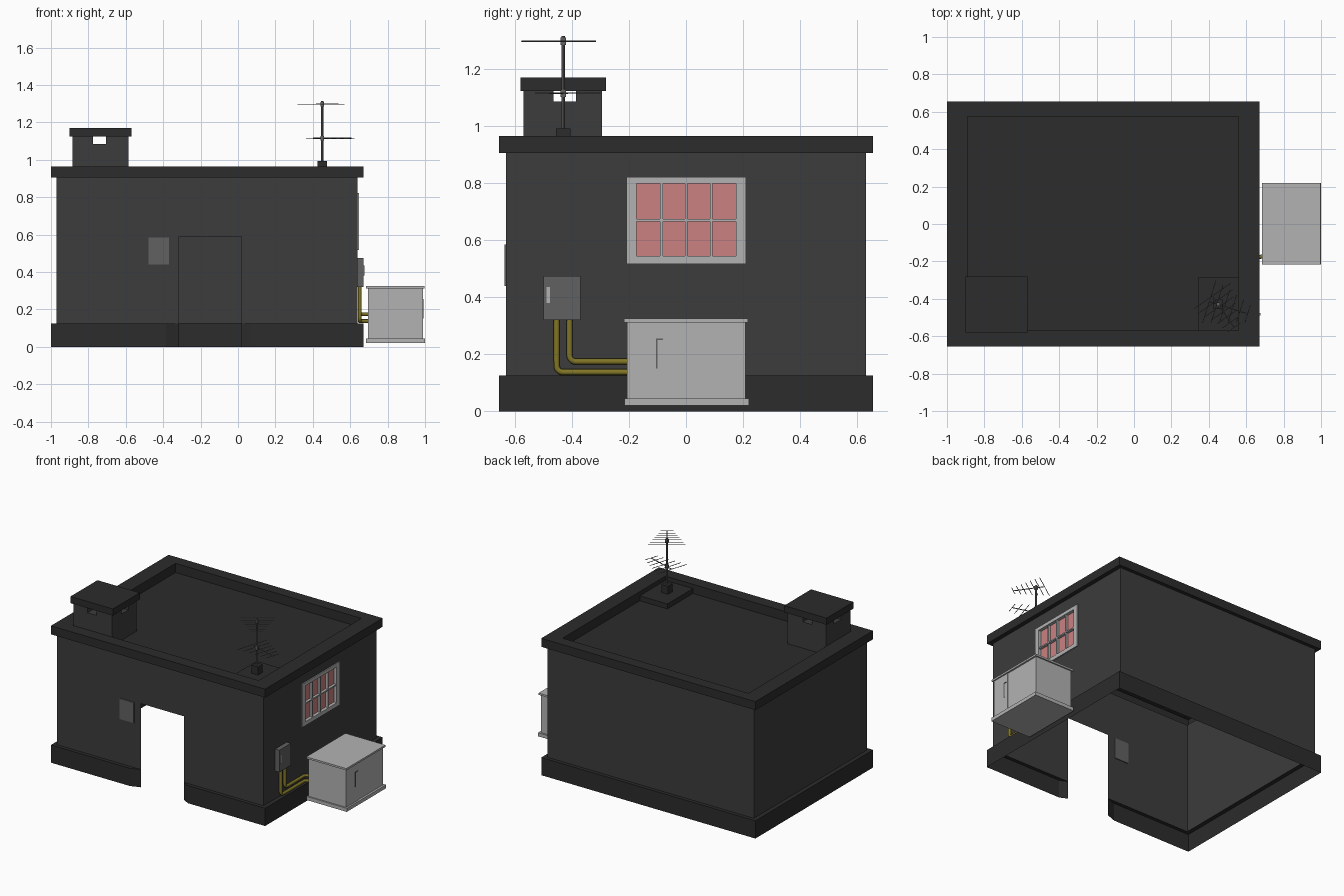
import bpy, bmesh
from math import pi
from mathutils import Vector

if "Cube" in bpy.data.objects:
    bpy.data.objects.remove(bpy.data.objects["Cube"])


def material(name, rgb):
    m = bpy.data.materials.new(name)
    m.diffuse_color = (*rgb, 1)
    m.use_nodes = True
    m.node_tree.nodes["Principled BSDF"].inputs["Base Color"].default_value = m.diffuse_color
    return m


WALL = material("wall_dark", (0.045, 0.045, 0.045))
TRIM = material("trim_dark", (0.025, 0.025, 0.025))
STEEL = material("steel_grey", (0.12, 0.12, 0.12))
LIGHT = material("light_grey", (0.45, 0.45, 0.45))
GLASS = material("red_glass", (0.6, 0.22, 0.22))
YELLOW = material("yellow_pipe", (0.22, 0.18, 0.02))


def finish(name, bm, mat):
    me = bpy.data.meshes.new(name)
    bm.to_mesh(me)
    bm.free()
    ob = bpy.data.objects.new(name, me)
    bpy.context.collection.objects.link(ob)
    me.materials.append(mat)
    return ob


def add_box(bm, x0, x1, y0, y1, z0, z1):
    for v in bmesh.ops.create_cube(bm, size=1)["verts"]:
        v.co = Vector(((x0 + x1) / 2 + v.co.x * (x1 - x0),
                       (y0 + y1) / 2 + v.co.y * (y1 - y0),
                       (z0 + z1) / 2 + v.co.z * (z1 - z0)))


def boxes(name, mat, *ranges):
    bm = bmesh.new()
    for r in ranges:
        add_box(bm, *r)
    return finish(name, bm, mat)


def add_rod(bm, a, b, r, sides=6):
    a, b = Vector(a), Vector(b)
    rot = Vector((0, 0, 1)).rotation_difference(b - a).to_matrix()
    res = bmesh.ops.create_cone(bm, cap_ends=True, segments=sides, radius1=r,
                                radius2=r, depth=(b - a).length)
    for v in res["verts"]:
        v.co = rot @ v.co + (a + b) / 2


def strip(bm, a, b, closed=False):
    """Faces joining two matching point rows."""
    n = len(a)
    for i in range(n if closed else n - 1):
        j = (i + 1) % n
        pts = []
        for p in (a[i], a[j], b[j], b[i]):
            if p not in pts:
                pts.append(p)
        if len(pts) > 2:
            bm.faces.new([bm.verts.new(p) for p in pts])


def rect(x0, x1, y0, y1, z):
    return [(x0, y0, z), (x1, y0, z), (x1, y1, z), (x0, y1, z)]


def panel(bm, us, zs, place, hole=None):
    """Wall sheet on a grid of cuts, with one cell left open."""
    for i in range(len(us) - 1):
        for j in range(len(zs) - 1):
            if (i, j) != hole:
                strip(bm, [place(us[i], zs[j]), place(us[i + 1], zs[j])],
                      [place(us[i], zs[j + 1]), place(us[i + 1], zs[j + 1])])


def weld(bm):
    bmesh.ops.remove_doubles(bm, verts=bm.verts, dist=1e-4)
    bmesh.ops.recalc_face_normals(bm, faces=bm.faces)


# Walls: thin shell with doorway and window opening
bm = bmesh.new()
panel(bm, [-0.97, -0.315, 0.02, 0.64], [0.125, 0.59, 0.905], lambda u, z: (u, -0.63, z), (1, 0))
panel(bm, [-0.63, -0.195, 0.195, 0.63], [0.125, 0.53, 0.81, 0.905], lambda u, z: (0.64, u, z), (1, 1))
panel(bm, [0.64, -0.97], [0.125, 0.905], lambda u, z: (u, 0.63, z))
panel(bm, [0.63, -0.63], [0.125, 0.905], lambda u, z: (-0.97, u, z))
finish("walls", bm, WALL)

# Plinth: open at the door, its ends splayed back to the wall
outer = [(0.02, -0.63), (0.07, -0.655), (0.67, -0.655), (0.67, 0.655),
         (-1, 0.655), (-1, -0.655), (-0.385, -0.655), (-0.315, -0.63)]
inner = [(0.02, -0.63), (0.07, -0.63), (0.64, -0.63), (0.64, 0.63),
         (-0.97, 0.63), (-0.97, -0.63), (-0.385, -0.63), (-0.315, -0.63)]
bm = bmesh.new()
top = [(*p, 0.125) for p in outer]
strip(bm, [(*p, 0) for p in outer], top)
strip(bm, top, [(*p, 0.125) for p in inner])
weld(bm)
finish("plinth", bm, TRIM)

# Parapet and sunken flat roof
bm = bmesh.new()
rings = [rect(-0.97, 0.64, -0.63, 0.63, 0.905), rect(-1, 0.67, -0.655, 0.655, 0.905),
         rect(-1, 0.67, -0.655, 0.655, 0.965), rect(-0.89, 0.56, -0.57, 0.575, 0.965),
         rect(-0.89, 0.56, -0.57, 0.575, 0.90)]
for a, b in zip(rings, rings[1:]):
    strip(bm, a, b, True)
bm.faces.new([bm.verts.new(p) for p in rings[-1]])
weld(bm)
finish("parapet_roof", bm, TRIM)

# Chimney: base, four corner posts leaving vents, and cap
CX, CY = (-0.885, -0.585), (-0.57, -0.295)
VX, VY = (-0.775, -0.705), (-0.465, -0.385)
boxes("chimney_base", WALL, (*CX, *CY, 0.90, 1.085))
boxes("chimney_posts", WALL, *[(x0, x1, y0, y1, 1.085, 1.123)
                               for x0, x1 in ((CX[0], VX[0]), (VX[1], CX[1]))
                               for y0, y1 in ((CY[0], VY[0]), (VY[1], CY[1]))])
boxes("chimney_cap", TRIM, (-0.90, -0.57, -0.58, -0.28, 1.123, 1.17))

# Antenna platform, foot and mast
boxes("antenna_platform", TRIM, (0.345, 0.56, -0.57, -0.285, 0.90, 0.935))
boxes("antenna_foot", TRIM, (0.425, 0.475, -0.455, -0.405, 0.935, 0.992))
MAST = Vector((0.45, -0.43, 0))
bm = bmesh.new()
add_rod(bm, MAST + Vector((0, 0, 0.99)), MAST + Vector((0, 0, 1.315)), 0.006, 8)
finish("antenna_mast", bm, STEEL)


def aerial(name, z, d, count, s0, s1, wide, narrow):
    """Boom with tapering cross rods and a clamp on the mast."""
    d = Vector((*d, 0)).normalized()
    side = Vector((-d.y, d.x, 0))
    c = MAST + Vector((0, 0, z))
    bm = bmesh.new()
    add_rod(bm, c + d * s0, c + d * s1, 0.003)
    for i in range(count):
        t = i / (count - 1)
        p = c + d * (s0 + (s1 - s0) * t)
        h = side * (wide + (narrow - wide) * t)
        add_rod(bm, p - h, p + h, 0.002)
    add_box(bm, c.x - 0.009, c.x + 0.009, c.y - 0.009, c.y + 0.009, z - 0.013, z + 0.013)
    finish(name, bm, STEEL)


aerial("upper_aerial", 1.297, (0.57, -0.82), 7, -0.055, 0.15, 0.12, 0.04)
aerial("lower_aerial", 1.115, (0.95, -0.3), 6, -0.05, 0.165, 0.12, 0.05)

# Window: outer frame, glazing bars and recessed panes
WY, WZ = (-0.208, 0.21), (0.517, 0.822)
GY, GZ = (-0.173, 0.176), (0.545, 0.798)
boxes("window_frame", LIGHT,
      (0.615, 0.647, *WY, WZ[0], GZ[0]), (0.615, 0.647, *WY, GZ[1], WZ[1]),
      (0.615, 0.647, WY[0], GY[0], *GZ), (0.615, 0.647, GY[1], WY[1], *GZ))
step = (GY[1] - GY[0]) / 4
boxes("window_bars", LIGHT, (0.618, 0.643, *GY, 0.665, 0.674),
      *[(0.618, 0.642, GY[0] + i * step - 0.0045, GY[0] + i * step + 0.0045, *GZ) for i in (1, 2, 3)])
boxes("window_glass", GLASS, (0.62, 0.625, *GY, *GZ))

# Panel beside the door
boxes("door_panel", STEEL, (-0.478, -0.368, -0.636, -0.624, 0.44, 0.585))

# Electrical box with handle
boxes("switch_box", STEEL, (0.638, 0.672, -0.50, -0.37, 0.32, 0.475))
boxes("switch_box_handle", LIGHT, (0.67, 0.676, -0.489, -0.477, 0.38, 0.435))


# Bent pipes from switch box to cooling unit
def pipe(name, y, z, bend=0.022):
    cu = bpy.data.curves.new(name, "CURVE")
    cu.dimensions = "3D"
    cu.bevel_depth = 0.0105
    cu.bevel_resolution = 2
    cu.resolution_u = 5
    sp = cu.splines.new("BEZIER")
    pts = [(y, 0.33), (y, z + bend), (y + bend, z), (-0.19, z)]
    sp.bezier_points.add(len(pts) - 1)
    k = bend * 0.55
    offs = [(0, -k), (0, -k), (k, 0), (k, 0)]
    for bp, (py, pz), (oy, oz) in zip(sp.bezier_points, pts, offs):
        bp.co = (0.651, py, pz)
        bp.handle_left = (0.651, py - oy, pz - oz)
        bp.handle_right = (0.651, py + oy, pz + oz)
    # short tail turning out into the unit
    sp.bezier_points.add(1)
    bp = sp.bezier_points[-1]
    bp.co = bp.handle_left = bp.handle_right = (0.70, -0.17, z)
    cu.materials.append(YELLOW)
    ob = bpy.data.objects.new(name, cu)
    bpy.context.collection.objects.link(ob)


pipe("outer_pipe", -0.453, 0.137)
pipe("inner_pipe", -0.408, 0.174)

# Cooling unit: tray, body, lid, service panel and handle
boxes("unit_base", LIGHT, (0.685, 1.0, -0.216, 0.22, 0.02, 0.045))
boxes("unit_body", LIGHT, (0.695, 0.985, -0.206, 0.208, 0.045, 0.312))
boxes("unit_lid", LIGHT, (0.685, 0.997, -0.217, 0.218, 0.312, 0.325))
boxes("unit_service_panel", LIGHT, (0.984, 0.988, -0.206, -0.07, 0.045, 0.312))
boxes("unit_handle", STEEL, (0.987, 0.991, -0.106, -0.100, 0.15, 0.25),
      (0.987, 0.991, -0.106, -0.08, 0.25, 0.256))
